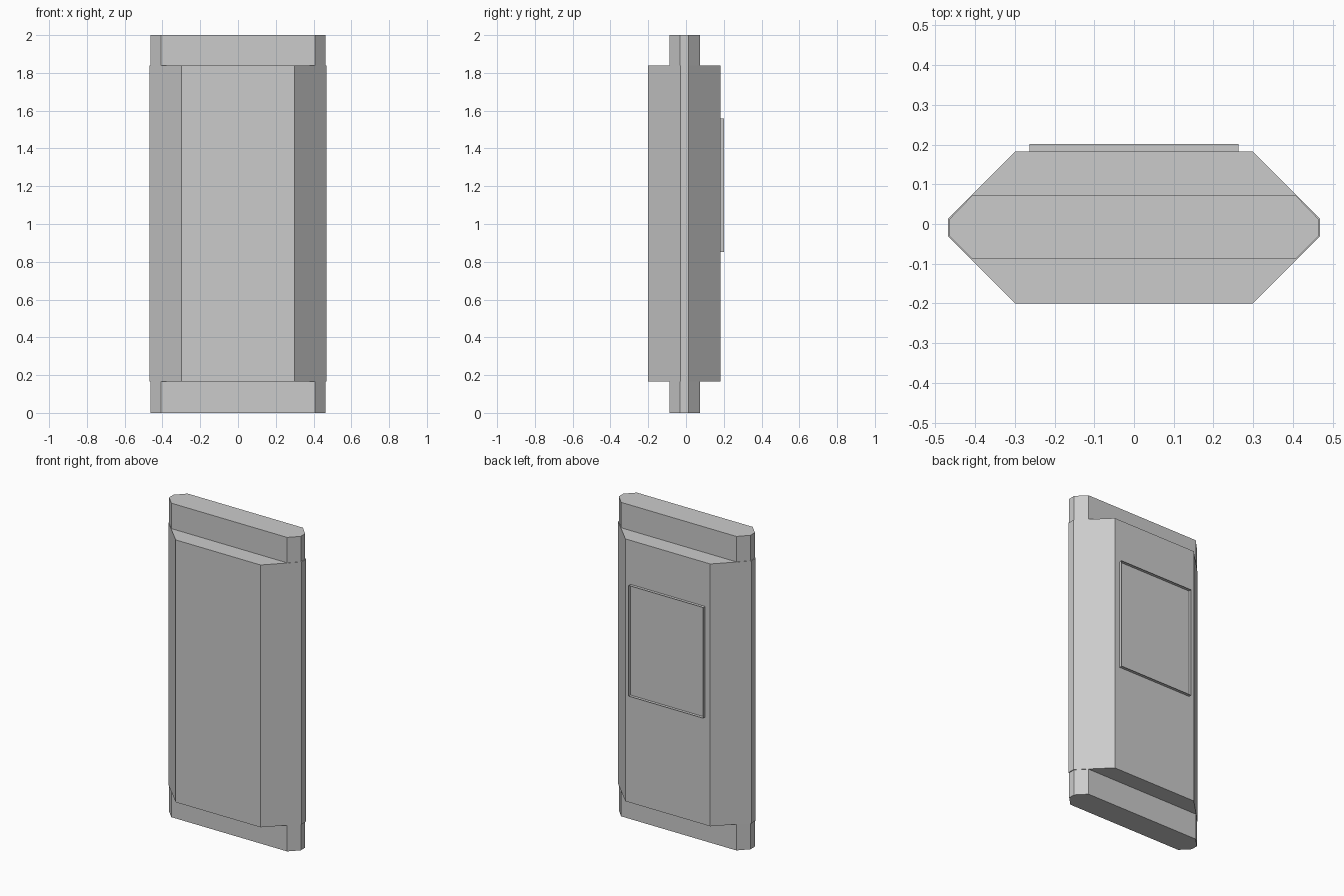
import bpy
import bmesh

if "Cube" in bpy.data.objects:
    bpy.data.objects.remove(bpy.data.objects["Cube"])

GREY = (0.6, 0.6, 0.6, 1.0)
grey = bpy.data.materials.new("plain grey")
grey.use_nodes = True
grey.diffuse_color = GREY
grey.node_tree.nodes["Principled BSDF"].inputs["Base Color"].default_value = GREY


def finish(name, bm):
    bmesh.ops.recalc_face_normals(bm, faces=bm.faces)
    mesh = bpy.data.meshes.new(name)
    bm.to_mesh(mesh)
    bm.free()
    mesh.materials.append(grey)
    obj = bpy.data.objects.new(name, mesh)
    bpy.context.collection.objects.link(obj)
    return obj


def prism(name, half_profile, z0, z1):
    """Mirror an (x, y) half profile across x and extrude it upward."""
    points = half_profile + [(-x, y) for x, y in reversed(half_profile)]
    bm = bmesh.new()
    face = bm.faces.new([bm.verts.new((x, y, z0)) for x, y in points])
    top = bmesh.ops.extrude_face_region(bm, geom=[face])["geom"]
    verts = [v for v in top if isinstance(v, bmesh.types.BMVert)]
    bmesh.ops.translate(bm, verts=verts, vec=(0, 0, z1 - z0))
    return finish(name, bm)


# Thick chamfered body
prism("body", [(0.299, -0.2), (0.469, -0.03), (0.469, 0.013), (0.299, 0.183)],
      0.167, 1.838)

# Thinner end caps above and below the body
cap = [(0.408, -0.088), (0.464, -0.031), (0.464, 0.013), (0.406, 0.073)]
prism("bottom_cap", cap, 0, 0.167)
prism("top_cap", cap, 1.838, 2)

# Raised rectangular frame on the back, open in the middle
bm = bmesh.new()
y0, y1 = 0.183, 0.202
corners = [(-0.263, 0.853), (0.263, 0.853), (0.263, 1.558), (-0.263, 1.558)]
panel = bm.faces.new([bm.verts.new((x, y0, z)) for x, z in corners])
ring = bmesh.ops.inset_individual(bm, faces=[panel], thickness=0.1)["faces"]
bmesh.ops.delete(bm, geom=[panel], context="FACES_ONLY")
raised = bmesh.ops.extrude_face_region(bm, geom=ring)["geom"]
verts = [v for v in raised if isinstance(v, bmesh.types.BMVert)]
bmesh.ops.translate(bm, verts=verts, vec=(0, y1 - y0, 0))
finish("back_frame", bm)
